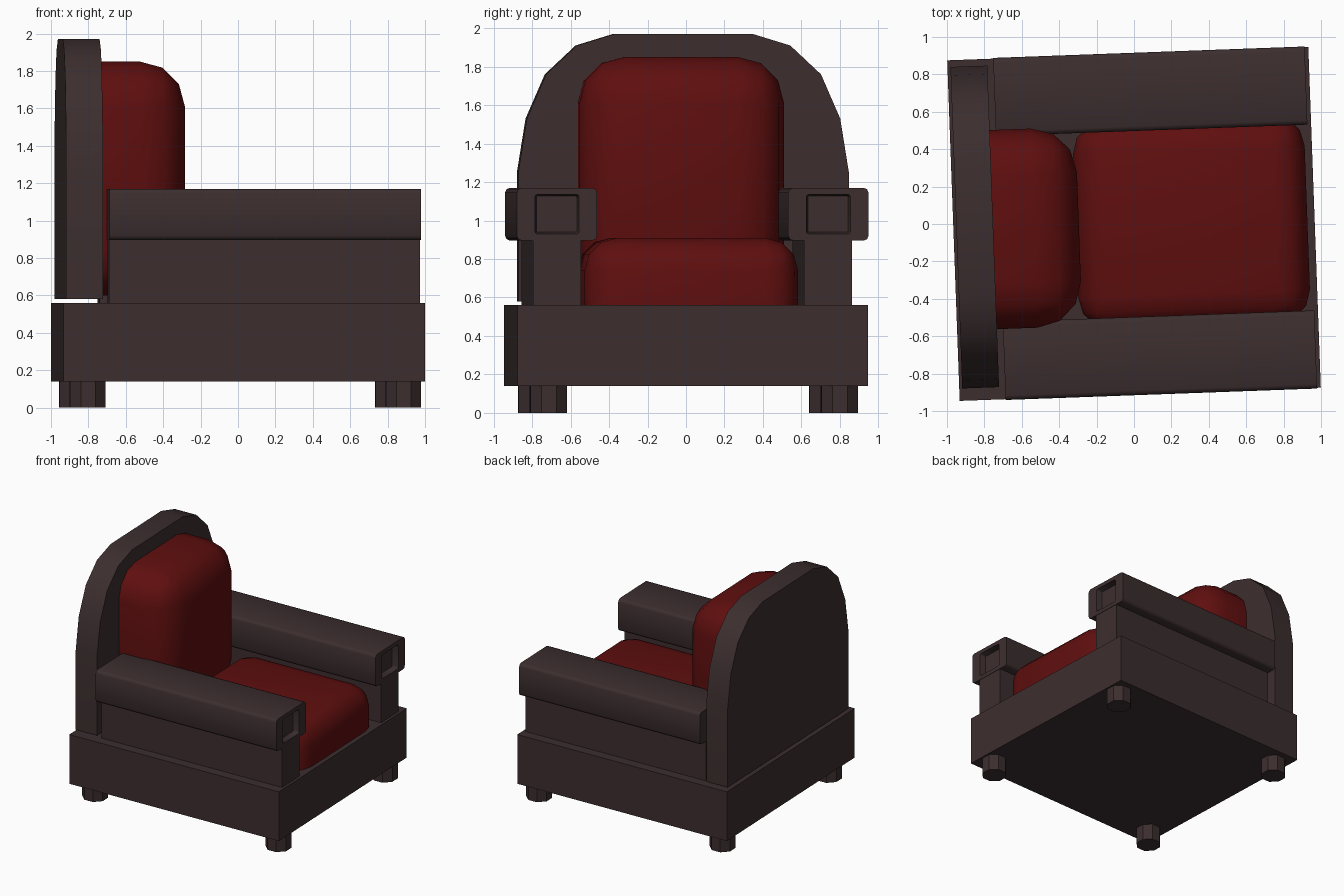
import bpy, bmesh, math
from mathutils import Matrix, Vector

if "Cube" in bpy.data.objects:
    bpy.data.objects.remove(bpy.data.objects["Cube"])

TURN = Matrix.Rotation(math.radians(2.1), 4, 'Z')   # whole chair is slightly turned


def material(name, rgb):
    m = bpy.data.materials.new(name)
    m.diffuse_color = (*rgb, 1)
    m.use_nodes = True
    m.node_tree.nodes["Principled BSDF"].inputs["Base Color"].default_value = m.diffuse_color
    return m


BROWN = material("dark brown leather", (0.045, 0.027, 0.028))
RED = material("deep red fabric", (0.115, 0.0045, 0.0045))


def finish(bm, name, mat, smooth=None):
    bmesh.ops.recalc_face_normals(bm, faces=bm.faces)
    bm.transform(TURN)
    me = bpy.data.meshes.new(name)
    bm.to_mesh(me)
    bm.free()
    me.materials.append(mat)
    ob = bpy.data.objects.new(name, me)
    bpy.context.collection.objects.link(ob)
    if smooth:
        bpy.ops.object.select_all(action='DESELECT')
        ob.select_set(True)
        bpy.context.view_layer.objects.active = ob
        bpy.ops.object.shade_smooth_by_angle(angle=math.radians(smooth))
    return ob


def box(lo, hi):
    bm = bmesh.new()
    bmesh.ops.create_cube(bm, size=1)
    lo, hi = Vector(lo), Vector(hi)
    for v in bm.verts:
        v.co = Vector([(lo[i] + hi[i]) / 2 + v.co[i] * (hi[i] - lo[i]) for i in range(3)])
    return bm


def extrude_x(profile, x0, x1):
    """Extrude a (y, z) outline along x; returns mesh and the face at x1."""
    bm = bmesh.new()
    a = [bm.verts.new((x0, y, z)) for y, z in profile]
    b = [bm.verts.new((x1, y, z)) for y, z in profile]
    n = len(profile)
    for i in range(n):
        j = (i + 1) % n
        bm.faces.new((a[i], a[j], b[j], b[i]))
    bm.faces.new(a[::-1])
    return bm, bm.faces.new(b)


def cushion(name, lo, hi, radius, axis):
    """Rounded box; the side at the low end of the axis keeps sharp edges."""
    bm = box(lo, hi)
    edges = [e for e in bm.edges
             if not all(abs(v.co[axis] - lo[axis]) < 1e-4 for v in e.verts)]
    bmesh.ops.bevel(bm, geom=edges, offset=radius, segments=3, profile=0.5,
                    affect='EDGES', clamp_overlap=True)
    finish(bm, name, RED, 35)


# base
finish(box((-0.966, -0.911, 0.14), (0.966, 0.911, 0.56)), "base", BROWN)

# feet
for sx in (-1, 1):
    for sy in (-1, 1):
        bm = bmesh.new()
        bmesh.ops.create_cone(bm, cap_ends=True, segments=8, radius1=0.102, radius2=0.102,
                              depth=0.15, matrix=Matrix.Translation(
                                  (0.012 + sx * 0.845, 0.01 + sy * 0.757, 0.075))
                              @ Matrix.Rotation(math.pi / 8, 4, 'Z'))
        finish(bm, "foot", BROWN)

# arched back panel
half = [(0.86, 0.58), (0.86, 1.25), (0.815, 1.53), (0.715, 1.76), (0.555, 1.91), (0.36, 1.97)]
outline = half + [(-y, z) for y, z in reversed(half)]
bm, _ = extrude_x([(y + 0.015, z) for y, z in outline], -0.95, -0.753)
finish(bm, "back_panel", BROWN, 32)

# arms: side panel and padded top with a recess in the front
for s, side in ((-1, "right"), (1, "left")):
    ya, yb = sorted((s * 0.58, s * 0.83))
    finish(box((-0.72, ya, 0.55), (0.943, yb, 0.92)), side + "_arm_panel", BROWN)
    cy, cz, hy, hz, c = s * 0.706, 1.033, 0.209, 0.137, 0.025
    corners = []
    for qy, qz in ((1, 1), (-1, 1), (-1, -1), (1, -1)):
        pts = [(qy * hy, qz * (hz - c)), (qy * (hy - 0.3 * c), qz * (hz - 0.3 * c)),
               (qy * (hy - c), qz * hz)]
        corners += pts if qy * qz > 0 else pts[::-1]
    bm, front = extrude_x([(cy + y, cz + z) for y, z in corners], -0.72, 0.946)
    bmesh.ops.recalc_face_normals(bm, faces=bm.faces)
    bmesh.ops.inset_individual(bm, faces=[front], thickness=0.005)
    ys = max(abs(v.co.y - cy) for v in front.verts)
    zs = max(abs(v.co.z - cz) for v in front.verts)
    for v in front.verts:
        v.co.y = cy + (v.co.y - cy) * 0.115 / ys
        v.co.z = cz + (v.co.z - cz) * 0.103 / zs
    bmesh.ops.inset_individual(bm, faces=[front], thickness=0.01)
    for v in front.verts:
        v.co.x = 0.896
    finish(bm, side + "_arm_pad", BROWN, 50)

# cushions
cushion("seat_cushion", (-0.312, -0.555, 0.5), (0.927, 0.555, 0.91), 0.17, 2)
cushion("back_cushion", (-0.77, -0.535, 0.6), (-0.295, 0.53, 1.85), 0.24, 0)
